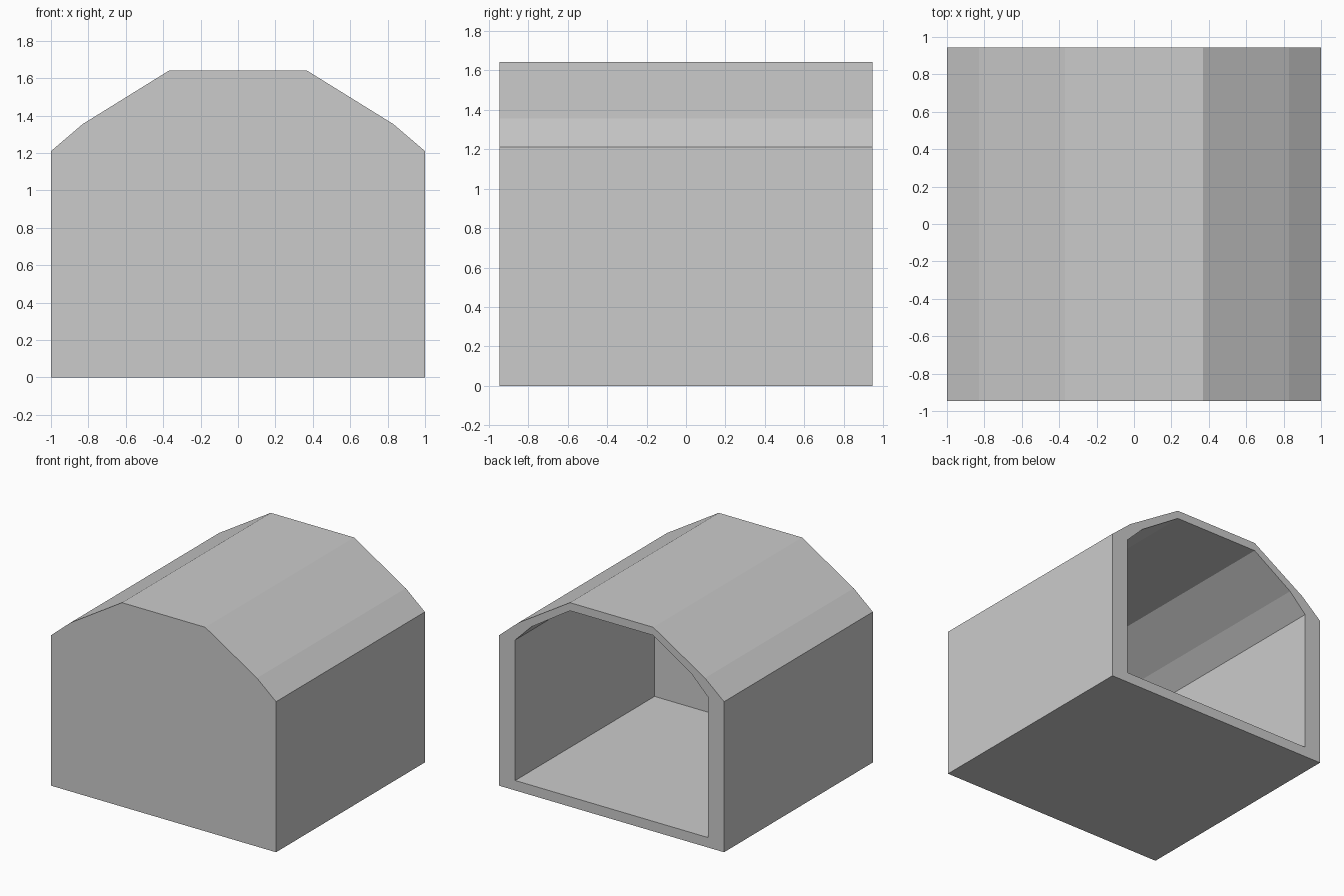
import bpy, bmesh

if "Cube" in bpy.data.objects:
    bpy.data.objects.remove(bpy.data.objects["Cube"])

BACK, FRONT, INNER_FRONT = 0.945, -0.945, -0.825


def profile(half_points):
    """Mirror the right half of a gambrel outline into a closed loop."""
    return half_points + [(-x, z) for x, z in reversed(half_points)]


outer = profile([(1.0, 0.0), (1.0, 1.21), (0.83, 1.355), (0.37, 1.64)])
inner = profile([(0.857, 0.08), (0.857, 1.21), (0.712, 1.355), (0.37, 1.575)])

bm = bmesh.new()


def ring(points, y):
    return [bm.verts.new((x, y, z)) for x, z in points]


def bridge(a, b):
    n = len(a)
    for i in range(n):
        j = (i + 1) % n
        bm.faces.new((a[i], a[j], b[j], b[i]))


# Rings run from the closed front, along the outside, round the rim, into the cavity
rings = [ring(outer, FRONT), ring(outer, BACK), ring(inner, BACK), ring(inner, INNER_FRONT)]
for a, b in zip(rings, rings[1:]):
    bridge(a, b)

# Front wall, outside and inside
bm.faces.new(rings[0])
bm.faces.new(rings[-1])
bmesh.ops.recalc_face_normals(bm, faces=bm.faces)

# Open-backed shelter with a barn-shaped roof
mesh = bpy.data.meshes.new("barn_shell")
bm.to_mesh(mesh)
bm.free()
shell = bpy.data.objects.new("barn_shell", mesh)
bpy.context.collection.objects.link(shell)
